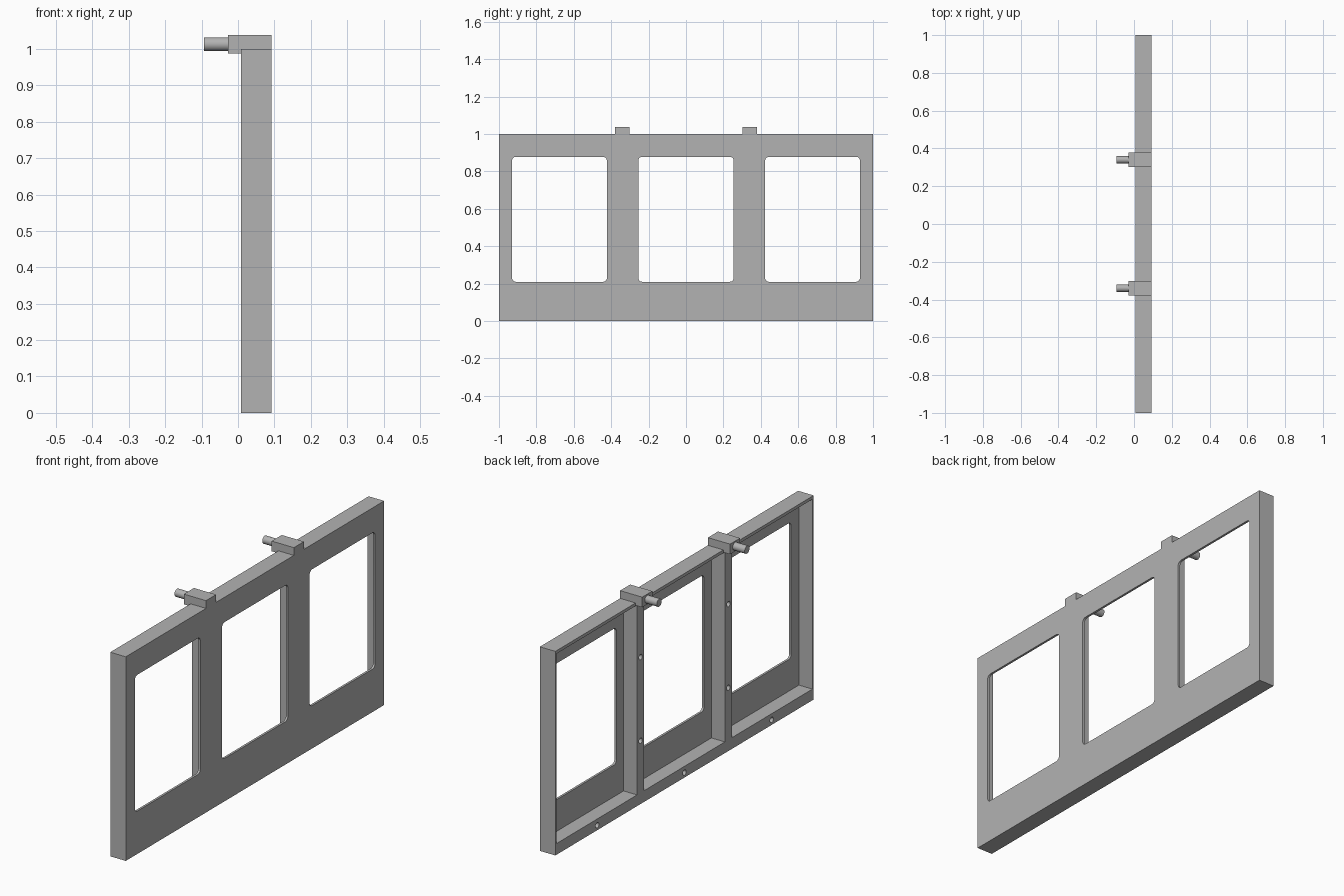
import bpy, bmesh, math
from mathutils import Matrix, Vector

cube = bpy.data.objects.get("Cube")
if cube:
    bpy.data.objects.remove(cube, do_unlink=True)

grey = bpy.data.materials.new("plain grey")
grey.use_nodes = True
COLOUR = (0.45, 0.45, 0.45, 1)
grey.diffuse_color = COLOUR
grey.node_tree.nodes["Principled BSDF"].inputs["Base Color"].default_value = COLOUR

# Main dimensions
BACK, FACE = 0.008, 0.092      # open side and flat side of the panel in x
SKIN, RIM, RIB = 0.011, 0.01, 0.055
POST_Y = 0.34


def add_box(bm, low, high, radius=0):
    """Box between two corners, optionally rounding the edges that run along x."""
    low, high = Vector(low), Vector(high)
    size = high - low
    matrix = Matrix.Translation((low + high) / 2) @ Matrix.Diagonal((*size, 1))
    verts = bmesh.ops.create_cube(bm, size=1, matrix=matrix)["verts"]
    if radius:
        edges = {e for v in verts for e in v.link_edges
                 if abs(e.verts[0].co.x - e.verts[1].co.x) > size.x / 2}
        bmesh.ops.bevel(bm, geom=list(edges), offset=radius, segments=5,
                        profile=0.5, affect="EDGES")


def add_rod(bm, x0, x1, y, z, radius):
    matrix = Matrix.Translation(((x0 + x1) / 2, y, z)) @ Matrix.Rotation(math.pi / 2, 4, "Y")
    bmesh.ops.create_cone(bm, cap_ends=True, segments=24, radius1=radius,
                          radius2=radius, depth=x1 - x0, matrix=matrix)


def finish(bm, name):
    bmesh.ops.recalc_face_normals(bm, faces=bm.faces)
    mesh = bpy.data.meshes.new(name)
    bm.to_mesh(mesh)
    bm.free()
    mesh.materials.append(grey)
    obj = bpy.data.objects.new(name, mesh)
    bpy.context.collection.objects.link(obj)
    return obj


def smooth(obj):
    bpy.ops.object.select_all(action="DESELECT")
    obj.select_set(True)
    bpy.context.view_layer.objects.active = obj
    bpy.ops.object.shade_smooth_by_angle(angle=math.radians(30))


def cut(obj, cutter):
    cutter.hide_render = True
    mod = obj.modifiers.new("cut", "BOOLEAN")
    mod.operation, mod.solver, mod.object = "DIFFERENCE", "EXACT", cutter
    bpy.context.view_layer.objects.active = obj
    bpy.ops.object.modifier_apply(modifier=mod.name)
    bpy.data.objects.remove(cutter, do_unlink=True)


# Panel: a solid slab to be hollowed out
bm = bmesh.new()
add_box(bm, (BACK, -1, 0), (FACE, 1, 1))
panel = finish(bm, "panel_frame")

# Recessed bays between the rims and posts, plus blind screw holes
bm = bmesh.new()
inner, outer = POST_Y - RIB / 2, POST_Y + RIB / 2
for y0, y1 in ((RIM - 1, -outer), (-inner, inner), (outer, 1 - RIM)):
    add_box(bm, (BACK - 0.05, y0, RIB), (FACE - SKIN, y1, 0.985))
holes = [(s * POST_Y, z) for s in (-1, 1) for z in (0.31, 0.72)]
holes += [(y, RIB / 2 - 0.003) for y in (-0.675, 0, 0.675)]
for y, z in holes:
    add_rod(bm, BACK - 0.03, BACK + 0.03, y, z, 0.013)
cut(panel, finish(bm, "bay_cutter"))

# Rounded window openings through the skin
bm = bmesh.new()
for y0, y1 in ((-0.93, -0.423), (-0.255, 0.255), (0.423, 0.93)):
    add_box(bm, (FACE - 0.04, y0, 0.21), (FACE + 0.04, y1, 0.878), 0.02)
cut(panel, finish(bm, "window_cutter"))
smooth(panel)

# Hanging blocks with round pegs on the top edge
for side, s in (("left_end", -1), ("right_end", 1)):
    bm = bmesh.new()
    y = s * POST_Y
    add_box(bm, (-0.028, y - 0.039, 0.988), (BACK, y + 0.039, 1.038))
    add_box(bm, (BACK, y - 0.039, 1.0), (FACE, y + 0.039, 1.038))
    bmesh.ops.remove_doubles(bm, verts=bm.verts, dist=1e-5)
    finish(bm, "hanging_block_" + side)
    bm = bmesh.new()
    add_rod(bm, -0.093, -0.028, y, 1.013, 0.019)
    smooth(finish(bm, "peg_" + side))
